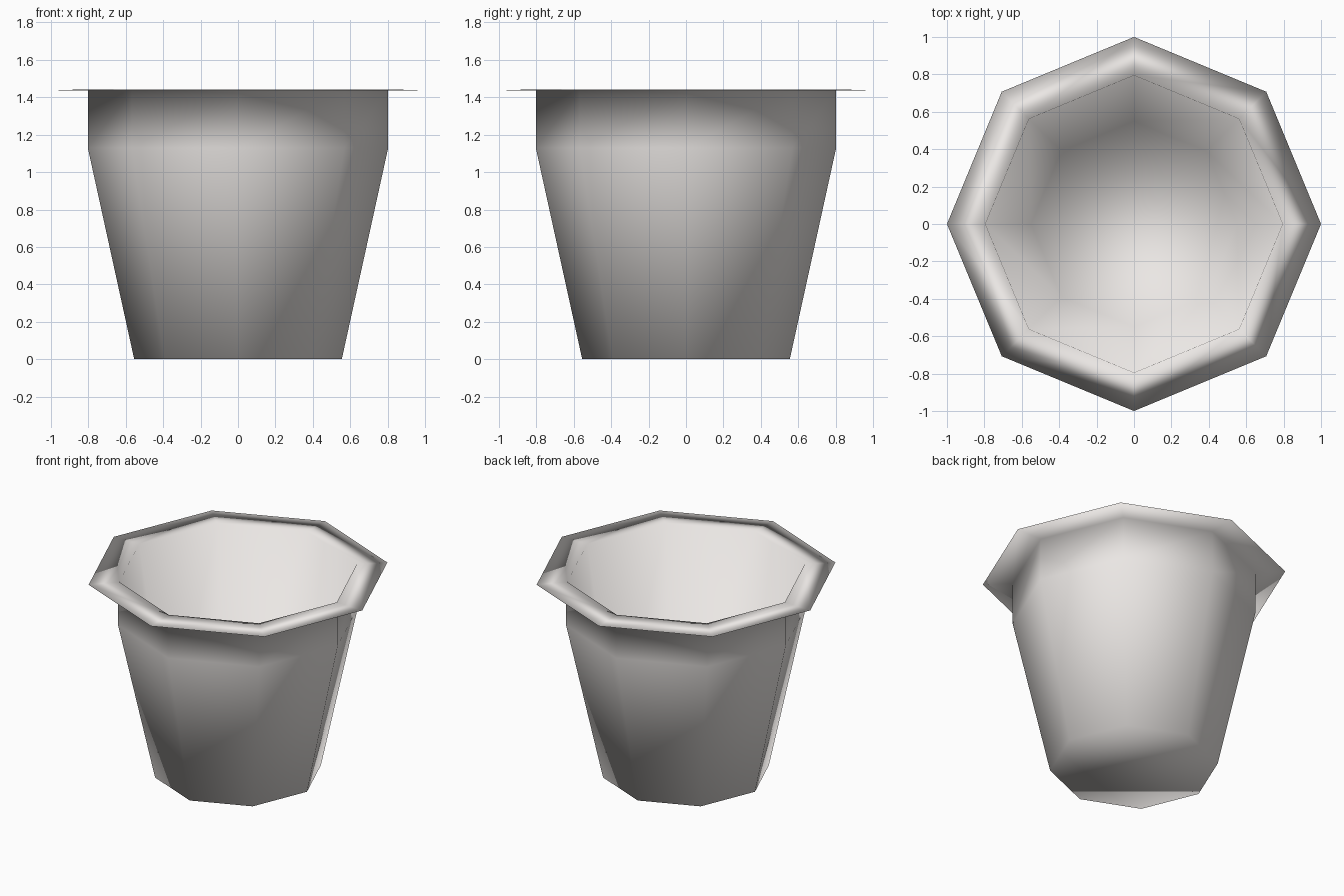
import bpy, bmesh
from math import cos, sin, pi

if "Cube" in bpy.data.objects:
    bpy.data.objects.remove(bpy.data.objects["Cube"])

SIDES = 8

def ring(bm, radius, z):
    return [bm.verts.new((radius * cos(2 * pi * i / SIDES), radius * sin(2 * pi * i / SIDES), z))
            for i in range(SIDES)]

# Profile: outer wall up, round the thin flat rim, straight tapered inner wall down
profile = [(0.555, 0), (0.803, 1.13), (0.803, 1.436), (1.0, 1.438),
           (0.795, 1.442), (0.55, 0.006)]

bm = bmesh.new()
rings = [ring(bm, r, z) for r, z in profile]
for low, high in zip(rings, rings[1:]):
    for i in range(SIDES):
        j = (i + 1) % SIDES
        bm.faces.new((low[i], low[j], high[j], high[i]))

# Underside and inner floor
bm.faces.new(rings[0][::-1])
bm.faces.new(rings[-1])
bmesh.ops.recalc_face_normals(bm, faces=bm.faces[:])
for face in bm.faces:
    face.smooth = True

mesh = bpy.data.meshes.new("cup")
bm.to_mesh(mesh)
bm.free()
cup = bpy.data.objects.new("cup", mesh)
bpy.context.collection.objects.link(cup)

# Warm off-white plastic
mat = bpy.data.materials.new("off_white")
mat.diffuse_color = (0.83, 0.80, 0.78, 1)
mat.use_nodes = True
mat.node_tree.nodes["Principled BSDF"].inputs["Base Color"].default_value = mat.diffuse_color
mesh.materials.append(mat)
